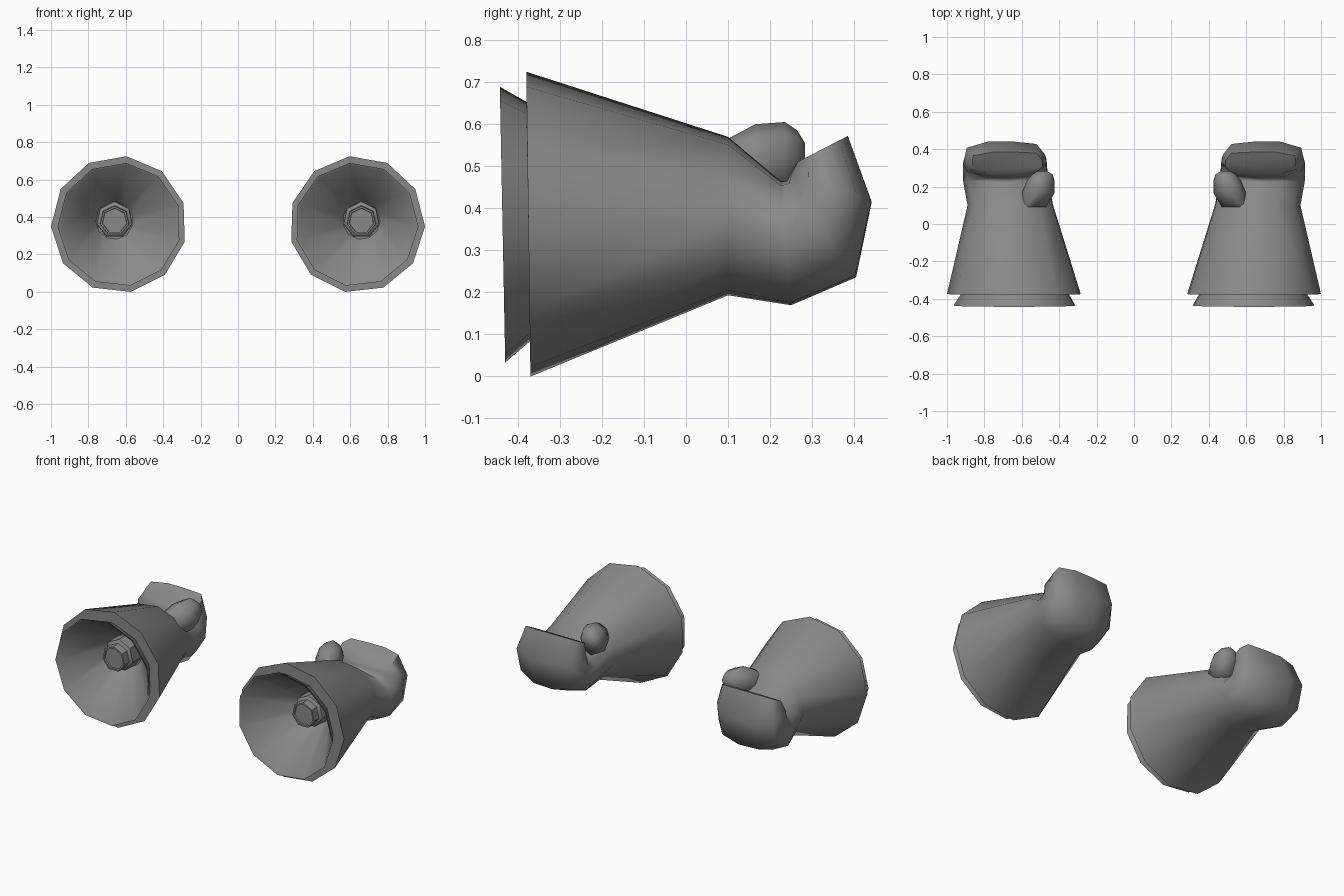
import bpy, bmesh, math

if "Cube" in bpy.data.objects:
    bpy.data.objects.remove(bpy.data.objects["Cube"])

grey = bpy.data.materials.new("dark_grey")
grey.diffuse_color = (0.25, 0.25, 0.25, 1)
grey.use_nodes = True
grey.node_tree.nodes["Principled BSDF"].inputs["Base Color"].default_value = grey.diffuse_color


def ring(top, bottom, x0, x1, p=2.0, n=11, phase=-1.8):
    """Closed section spanning two (y, z) points and an x range; p > 2 is boxier."""
    pts = []
    for k in range(n):
        a = math.radians(phase) + 2 * math.pi * k / n
        c, s = math.cos(a), math.sin(a)
        m = (abs(c) ** p + abs(s) ** p) ** (1 / p)
        c, s = c / m, s / m
        pts.append(((x0 + x1) / 2 + c * (x1 - x0) / 2,
                    (top[0] + bottom[0]) / 2 + s * (top[0] - bottom[0]) / 2,
                    (top[1] + bottom[1]) / 2 + s * (top[1] - bottom[1]) / 2))
    return pts


def disc(x, y, z, rx, rz, n=7):
    return ring((y, z + rz), (y, z - rz), x - rx, x + rx, n=n, phase=90)


def loft(name, rings, cap_start=False, cap_end=True, angle=35):
    """Skin the sections into a surface, then mirror it to the other side."""
    bm = bmesh.new()
    loops = [[bm.verts.new(v) for v in r] for r in rings]
    for a, b in zip(loops, loops[1:]):
        for i in range(len(a)):
            j = (i + 1) % len(a)
            bm.faces.new((a[i], a[j], b[j], b[i]))
    if cap_start:
        bm.faces.new(loops[0])
    if cap_end:
        bm.faces.new(loops[-1])
    bmesh.ops.recalc_face_normals(bm, faces=bm.faces)
    me = bpy.data.meshes.new(name)
    bm.to_mesh(me)
    bm.free()
    me.materials.append(grey)
    ob = bpy.data.objects.new(name, me)
    bpy.context.collection.objects.link(ob)
    bpy.ops.object.select_all(action='DESELECT')
    ob.select_set(True)
    bpy.context.view_layer.objects.active = ob
    bpy.ops.object.shade_smooth_by_angle(angle=math.radians(angle))
    ob.modifiers.new("other_side", 'MIRROR').use_mirror_merge = False
    return ob


RIM = ring((-0.38, 0.727), (-0.37, -0.006), 0.273, 1.0)

# flared sleeve bending upward into a blunt curled end
loft("sleeve", [
    RIM,
    ring((0.10, 0.571), (0.10, 0.19), 0.425, 0.89),
    ring((0.225, 0.465), (0.25, 0.168), 0.455, 0.915, 2.3),
    ring((0.24, 0.465), (0.405, 0.235), 0.465, 0.915, 2.6),
    ring((0.25, 0.485), (0.442, 0.415), 0.475, 0.908, 3.5),
    ring((0.265, 0.51), (0.385, 0.572), 0.49, 0.865, 5),
], angle=62)

# inner funnel: shoulder, protruding lip and concave cone
loft("funnel", [
    RIM,
    ring((-0.38, 0.655), (-0.37, 0.08), 0.34, 0.925),
    ring((-0.443, 0.691), (-0.43, 0.028), 0.303, 0.965),
    ring((-0.438, 0.68), (-0.425, 0.042), 0.316, 0.953),
    ring((-0.15, 0.48), (-0.15, 0.28), 0.56, 0.76),
])

# bolt with a recessed face in the middle of the funnel
loft("hub", [
    disc(0.66, -0.14, 0.385, 0.100, 0.100),
    disc(0.66, -0.24, 0.385, 0.097, 0.097),
    disc(0.66, -0.25, 0.382, 0.080, 0.080),
    disc(0.66, -0.295, 0.380, 0.078, 0.078),
    disc(0.66, -0.295, 0.380, 0.068, 0.068),
    disc(0.66, -0.285, 0.380, 0.066, 0.066),
])

# thumb lump on the inner top side, blending into the sleeve
loft("thumb", [
    disc(0.54, 0.09, 0.49, 0.07, 0.07, 8),
    disc(0.512, 0.165, 0.505, 0.087, 0.095, 8),
    disc(0.498, 0.235, 0.515, 0.073, 0.09, 8),
    disc(0.49, 0.265, 0.53, 0.055, 0.055, 8),
    disc(0.49, 0.283, 0.53, 0.025, 0.025, 8),
], cap_start=True, angle=60)
